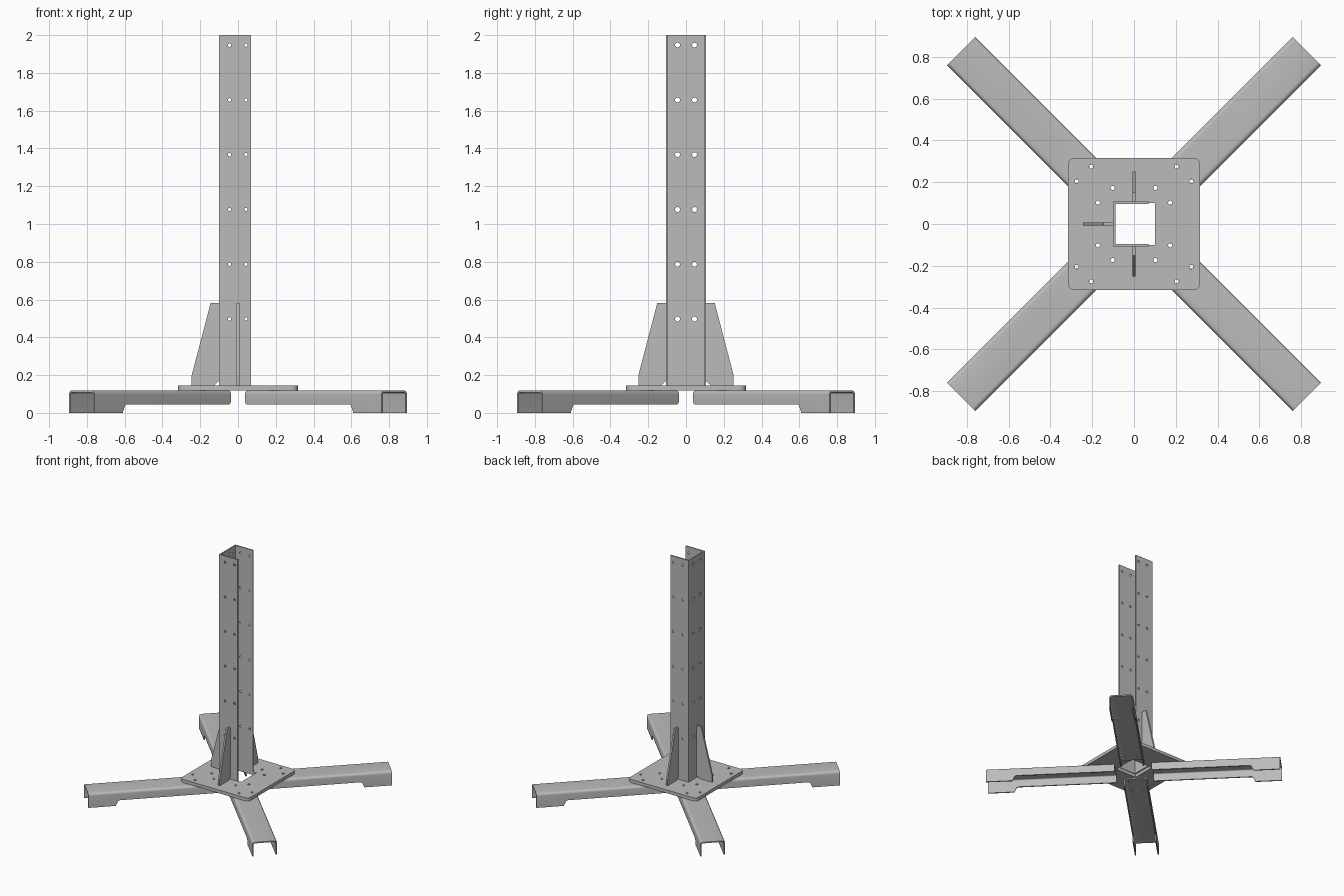
import bpy, bmesh
from math import pi, sin, cos, radians
from mathutils import Matrix, Vector

cube = bpy.data.objects.get("Cube")
if cube:
    bpy.data.objects.remove(cube)

steel = bpy.data.materials.new("steel_grey")
steel.use_nodes = True
GREY = (0.5, 0.5, 0.5, 1)
steel.diffuse_color = GREY
steel.node_tree.nodes["Principled BSDF"].inputs["Base Color"].default_value = GREY


def make_object(name, bm):
    bmesh.ops.recalc_face_normals(bm, faces=bm.faces)
    mesh = bpy.data.meshes.new(name)
    bm.to_mesh(mesh)
    bm.free()
    mesh.materials.append(steel)
    obj = bpy.data.objects.new(name, mesh)
    bpy.context.collection.objects.link(obj)
    return obj


def prism(name, outline, origin, u, v, sweep):
    """Extrude a 2D outline, laid along axes u and v, by the sweep vector."""
    u, v, origin = Vector(u), Vector(v), Vector(origin)
    bm = bmesh.new()
    face = bm.faces.new([bm.verts.new(origin + u * a + v * b) for a, b in outline])
    new = bmesh.ops.extrude_face_region(bm, geom=[face])["geom"]
    bmesh.ops.translate(bm, vec=sweep, verts=[e for e in new if isinstance(e, bmesh.types.BMVert)])
    return make_object(name, bm)


def arc(cx, cy, r, start, end, steps=5):
    angles = [radians(start + (end - start) * i / steps) for i in range(steps + 1)]
    return [(cx + r * cos(a), cy + r * sin(a)) for a in angles]


def drills(points, axis, radius, length):
    """Joined cylinders centred on the points along one axis."""
    turn = {"x": Matrix.Rotation(pi / 2, 4, "Y"), "y": Matrix.Rotation(pi / 2, 4, "X"),
            "z": Matrix.Identity(4)}[axis]
    bm = bmesh.new()
    for p in points:
        bmesh.ops.create_cone(bm, cap_ends=True, segments=16, radius1=radius, radius2=radius,
                              depth=length, matrix=Matrix.Translation(p) @ turn)
    return make_object("drill_cutter", bm)


def cut(obj, cutter):
    cutter.hide_render = True
    mod = obj.modifiers.new("cut", "BOOLEAN")
    mod.operation, mod.solver, mod.object = "DIFFERENCE", "EXACT", cutter
    bpy.context.view_layer.update()
    graph = bpy.context.evaluated_depsgraph_get()
    mesh = bpy.data.meshes.new_from_object(obj.evaluated_get(graph))
    obj.modifiers.clear()
    obj.data = mesh
    bpy.data.objects.remove(cutter)


def smooth(obj):
    bpy.ops.object.select_all(action="DESELECT")
    obj.select_set(True)
    bpy.context.view_layer.objects.active = obj
    bpy.ops.object.shade_smooth_by_angle(angle=radians(30))


X, Y, Z = (1, 0, 0), (0, 1, 0), (0, 0, 1)
LEG_TOP, PLATE_TOP, TOP = 0.118, 0.145, 2.0

# Base plate with rounded corners, a square opening and bolt holes
half, r = 0.317, 0.035
c = half - r
outline = (arc(c, c, r, 0, 90) + arc(-c, c, r, 90, 180)
           + arc(-c, -c, r, 180, 270) + arc(c, -c, r, 270, 360))
plate = prism("base_plate", outline, (0, 0, LEG_TOP), X, Y, (0, 0, PLATE_TOP - LEG_TOP))
square = [(-0.1, -0.1), (0.1, -0.1), (0.1, 0.1), (-0.1, 0.1)]
cut(plate, prism("opening_cutter", square, (0, 0, 0), X, Y, Z))
bolts = [(sx * a, sy * b, 0.13) for a, b in ((0.205, 0.275), (0.275, 0.205), (0.102, 0.173), (0.173, 0.102))
         for sx in (-1, 1) for sy in (-1, 1)]
cut(plate, drills(bolts, "z", 0.01, 0.2))
smooth(plate)

# Upright channel, open towards +x, with rows of holes in web and flanges
back, lip, side, t = -0.1, 0.07, 0.107, 0.011
channel = [(lip, -side), (lip, t - side), (back + t, t - side), (back + t, side - t),
           (lip, side - t), (lip, side), (back, side), (back, -side)]
column = prism("upright_channel", channel, (0, 0, PLATE_TOP), X, Y, (0, 0, TOP - PLATE_TOP))
rows = [0.497 + 0.29 * i for i in range(6)]
cut(column, drills([(back, y, z) for z in rows for y in (-0.045, 0.045)], "x", 0.013, 0.1))
cut(column, drills([(x, 0, z) for z in rows for x in (-0.045, 0.042)], "y", 0.009, 0.5))
smooth(column)

# Gussets on the three closed sides, with a clipped inner corner
gusset = [(0.025, 0), (0.145, 0), (0.145, 0.055), (0.045, 0.437), (0, 0.437), (0, 0.025)]
w = 0.014
prism("front_gusset", gusset, (-w / 2, -side, PLATE_TOP), (0, -1, 0), Z, (w, 0, 0))
prism("back_gusset", gusset, (-w / 2, side, PLATE_TOP), Y, Z, (w, 0, 0))
prism("right_gusset", gusset, (back, -w / 2, PLATE_TOP), (-1, 0, 0), Z, (0, w, 0))

# Leg: folded inverted channel, relieved underneath so only the foot touches down
inner, outer, wide, bend, t = 0.147, 1.17, 0.095, 0.02, 0.01
b, h = wide - bend, LEG_TOP - bend
section = ([(wide, 0)] + arc(b, h, bend, 0, 90) + arc(-b, h, bend, 90, 180) + [(-wide, 0), (t - wide, 0)]
           + arc(-b, h, bend - t, 180, 90) + arc(b, h, bend - t, 90, 0) + [(wide - t, 0)])
leg = prism("leg", section, (inner, 0, 0), Y, Z, (outer - inner, 0, 0))
relief = ([(0.1, -0.1), (0.958, -0.1), (0.958, 0), (0.945, 0.03)] + arc(0.925, 0.025, 0.02, 30, 90)
          + [(inner + 0.012, 0.045), (inner, 0.057), (0.1, 0.057)])
cut(leg, prism("relief_cutter", relief, (0, -0.5, 0), X, Z, Y))
cut(leg, drills([(x, y, 0.118) for x in (0.195, 0.339) for y in (-0.05, 0.05)], "z", 0.01, 0.06))
smooth(leg)
names = ["back_left_leg", "back_right_leg", "front_right_leg", "front_left_leg"]
for i, name in enumerate(names):
    part = leg if i == 0 else leg.copy()
    if i:
        bpy.context.collection.objects.link(part)
    part.name = name
    part.rotation_euler.z = pi / 4 + i * pi / 2
